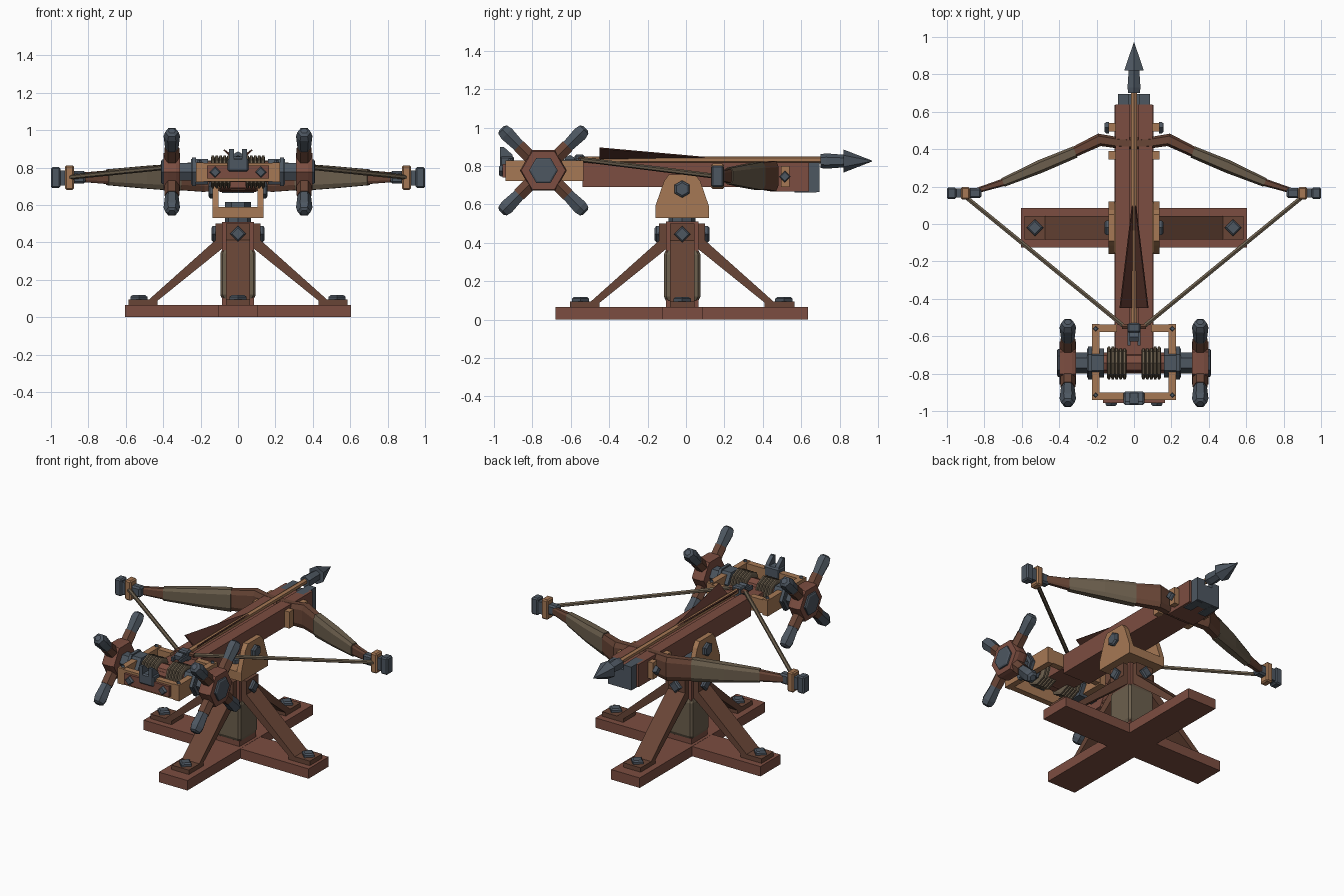
import bpy, bmesh
from math import pi, cos, sin, radians
from mathutils import Vector, Matrix

if "Cube" in bpy.data.objects:
    bpy.data.objects.remove(bpy.data.objects["Cube"])

def mat(name, c):
    m = bpy.data.materials.new(name)
    m.diffuse_color = (*c, 1)
    m.use_nodes = True
    m.node_tree.nodes["Principled BSDF"].inputs["Base Color"].default_value = m.diffuse_color
    return m

RED = mat("red_wood", (0.20, 0.075, 0.052))
BROWN = mat("brown_wood", (0.14, 0.06, 0.037))
TAN = mat("tan_wood", (0.38, 0.19, 0.09))
OLIVE = mat("rope", (0.15, 0.115, 0.075))
STEEL = mat("steel", (0.075, 0.095, 0.12))
DARK = mat("vane", (0.07, 0.025, 0.018))

def loft(name, rings, m, mirror=False, bevel=0, mtx=None):
    """Closed solid through a list of equal-length rings of points."""
    bm = bmesh.new()
    vs = [[bm.verts.new(p) for p in r] for r in rings]
    n = len(rings[0])
    for a, b in zip(vs, vs[1:]):
        for i in range(n):
            j = (i + 1) % n
            bm.faces.new((a[i], a[j], b[j], b[i]))
    bm.faces.new(vs[0])
    bm.faces.new(vs[-1])
    bmesh.ops.recalc_face_normals(bm, faces=bm.faces)
    if mtx:
        bm.transform(mtx)
    me = bpy.data.meshes.new(name)
    bm.to_mesh(me)
    bm.free()
    me.materials.append(m)
    o = bpy.data.objects.new(name, me)
    bpy.context.collection.objects.link(o)
    if bevel:
        b = o.modifiers.new("bevel", 'BEVEL')
        b.width, b.segments = bevel, 1
    if mirror:
        o.modifiers.new("mirror", 'MIRROR')
    return o

def box(name, x, y, z, m, **k):
    return loft(name, [[(x[0], y[0], h), (x[1], y[0], h), (x[1], y[1], h), (x[0], y[1], h)] for h in z], m, **k)

def turned(name, p, axis, stations, m, n=6, rot=0, **k):
    """n-sided solid along an axis; stations are (distance, radius)."""
    d = Vector(axis).normalized()
    ref = Vector((1, 0, 0)) if abs(d.z) > 0.99 else Vector((0, 0, 1))
    u = (ref - d * ref.dot(d)).normalized()
    v = d.cross(u)
    rings = [[Vector(p) + d * s + (u * cos(rot + 2 * pi * i / n) + v * sin(rot + 2 * pi * i / n)) * r
              for i in range(n)] for s, r in stations]
    return loft(name, rings, m, **k)

def slab(name, yz, x, m, **k):
    """Side profile extruded along x."""
    return loft(name, [[(h, a, b) for a, b in yz] for h in x], m, **k)

def bolt(name, p, axis, r=0.035, n=4, **k):
    turned(name, p, axis, [(0, r), (0.015, r), (0.024, r * 0.75)], STEEL, n, **k)

C = -0.02
# Crossed base beams
box("base_beam_side", (-0.605, 0.605), (C - 0.105, C + 0.105), (0, 0.065), RED)
box("base_beam_long", (-0.105, 0.105), (-0.68, 0.635), (0, 0.066), RED)

# Post with wrapped lower block and neck
box("post", (-0.085, 0.085), (C - 0.085, C + 0.085), (0.06, 0.51), RED)
turned("post_wrap", (0, C, 0), (0, 0, 1), [(0.09, 0.115), (0.12, 0.134), (0.34, 0.134), (0.37, 0.115)],
       OLIVE, 4, pi / 4, bevel=0.012)
turned("neck", (0, C, 0.5), (0, 0, 1), [(0, 0.07), (0.04, 0.07)], STEEL, 8)

# Four braces with bolts
prof = [(0.08, 0.5), (0.12, 0.5), (0.12, 0.412), (0.475, 0.095), (0.585, 0.095),
        (0.585, 0.065), (0.43, 0.065), (0.43, 0.088), (0.08, 0.37)]
for i in range(4):
    M = Matrix.Translation((0, C, 0)) @ Matrix.Rotation(i * pi / 2, 4, 'Z')
    loft("brace", [[(a, w, b) for a, b in prof] for w in (-0.063, 0.063)], BROWN, mtx=M)
    bolt("brace_foot_bolt", (0.53, 0, 0.094), (0, 0, 1), 0.045, mtx=M)
    bolt("brace_top_bolt", (0.119, 0, 0.445), (1, 0, 0), 0.043, mtx=M)

# Swivel yoke
box("yoke_base", (-0.135, 0.135), (C - 0.14, C + 0.14), (0.53, 0.59), TAN)
slab("yoke_cheek", [(C - 0.14, 0.53), (C + 0.14, 0.53), (C + 0.14, 0.59), (C + 0.095, 0.72), (C + 0.07, 0.755),
                    (C - 0.07, 0.755), (C - 0.095, 0.72), (C - 0.14, 0.59)], (0.103, 0.136), TAN, mirror=True)
turned("pivot_disc", (0, C, 0.585), (0, 0, 1), [(0, 0.07), (0.03, 0.07)], STEEL, 6)
bolt("yoke_bolt", (0.134, C, 0.68), (1, 0, 0), 0.045, n=6, mirror=True)

# Stock: lower beam, two rails leaving a groove, narrower tail
slab("stock", [(-0.54, 0.69), (0.4, 0.69), (0.44, 0.668), (0.64, 0.668), (0.64, 0.79), (-0.54, 0.79)],
     (-0.1, 0.1), RED)
box("stock_rail", (0.025, 0.1), (-0.54, 0.64), (0.785, 0.818), RED, mirror=True)
box("stock_tail", (-0.1, 0.1), (-0.79, -0.53), (0.725, 0.80), RED)
slab("nose_cap", [(0.565, 0.663), (0.68, 0.663), (0.695, 0.69), (0.695, 0.818), (0.565, 0.818)],
     (0.028, 0.085), STEEL, mirror=True)
box("nose_plate", (-0.085, 0.085), (0.63, 0.695), (0.664, 0.785), STEEL)

# Bow limbs
def limb(name, pts, m, **k):
    rings = []
    for i, (x, y, t, h) in enumerate(pts):
        a, b = pts[max(i - 1, 0)], pts[min(i + 1, len(pts) - 1)]
        d = Vector((b[0] - a[0], b[1] - a[1], 0)).normalized()
        nrm = Vector((-d.y, d.x, 0))
        oct_ = [(1, .6), (.6, 1), (-.6, 1), (-1, .6), (-1, -.6), (-.6, -1), (.6, -1), (1, -.6)]
        rings.append([Vector((x, y, 0.748)) + nrm * t * p + Vector((0, 0, h * q)) for p, q in oct_])
    loft(name, rings, m, mirror=True, **k)

limb("bow_limb", [(0.0, 0.43, 0.03, 0.07), (0.09, 0.435, 0.03, 0.072), (0.185, 0.45, 0.034, 0.078),
                  (0.32, 0.385, 0.028, 0.068), (0.70, 0.222, 0.02, 0.036), (0.9, 0.16, 0.012, 0.02)], BROWN)
limb("limb_wrap", [(0.315, 0.385, 0.032, 0.074), (0.5, 0.308, 0.035, 0.06), (0.70, 0.222, 0.024, 0.042)], OLIVE)
# Limb tips
box("tip_inner_cap", (0.815, 0.885), (0.138, 0.192), (0.715, 0.782), STEEL, mirror=True, bevel=0.01)
box("tip_collar", (0.878, 0.925), (0.131, 0.198), (0.68, 0.812), TAN, mirror=True, bevel=0.008)
box("tip_neck", (0.92, 0.96), (0.142, 0.19), (0.705, 0.785), STEEL, mirror=True)
box("tip_outer_cap", (0.95, 1.0), (0.133, 0.196), (0.69, 0.802), STEEL, mirror=True, bevel=0.008)
# Bow clamps on the stock
box("bow_clamp_front", (0.095, 0.135), (0.495, 0.54), (0.69, 0.80), TAN, mirror=True)
box("bow_clamp_rear", (0.095, 0.135), (0.345, 0.39), (0.69, 0.80), TAN, mirror=True)
bolt("clamp_bolt", (0.134, 0.515, 0.745), (1, 0, 0), 0.03, mirror=True)

# Bowstring
a, b = Vector((0.9, 0.145, 0.748)), Vector((0.05, -0.55, 0.835))
turned("bowstring", a, b - a, [(0, 0.013), ((b - a).length, 0.013)], OLIVE, 6, mirror=True)
turned("string_centre", (-0.065, -0.548, 0.835), (1, 0, 0), [(0, 0.016), (0.13, 0.016)], BROWN, 6)

# Loaded bolt: shaft, head, vanes
turned("bolt_shaft", (0, -0.54, 0.832), (0, 1, 0), [(0, 0.018), (1.26, 0.018)], TAN, 6)
turned("bolt_head", (0, 0.70, 0.826), (0, 1, 0),
       [(0, 0.036), (0.03, 0.04), (0.12, 0.033), (0.121, 0.06), (0.27, 0.002)], STEEL, 6)
tri = [Vector((0.006, -0.45, 0.838)), Vector((0.072, -0.45, 0.897)), Vector((0.006, 0.1, 0.848))]
off = Vector((-0.006, 0, 0.006))
loft("bolt_vane", [tri, [p - off for p in tri]], DARK, mirror=True)

# String catch
box("catch_block", (-0.035, 0.035), (-0.58, -0.53), (0.79, 0.86), STEEL, bevel=0.008)
turned("catch_ring", (-0.025, -0.605, 0.83), (1, 0, 0), [(0, 0.028), (0.05, 0.028)], STEEL, 6)
box("catch_hook", (0.02, 0.036), (-0.65, -0.57), (0.81, 0.835), STEEL, mirror=True)

# Winch frame
box("frame_rail", (0.185, 0.225), (-0.94, -0.535), (0.722, 0.828), TAN, mirror=True)
box("frame_front_bar", (0.09, 0.19), (-0.578, -0.538), (0.73, 0.82), TAN, mirror=True)
box("frame_rear_bar", (-0.19, 0.19), (-0.94, -0.90), (0.725, 0.825), TAN)
box("rear_plate", (-0.165, 0.165), (-0.957, -0.935), (0.74, 0.81), RED)
bolt("rear_plate_bolt", (0.122, -0.95, 0.775), (0, -1, 0), 0.03, mirror=True)
for y in (-0.56, -0.915):
    bolt("frame_peg", (0.205, y, 0.815), (0, 0, 1), 0.014, mirror=True)
# Notched rear sight
box("sight_base", (-0.055, 0.055), (-0.968, -0.895), (0.78, 0.85), STEEL, bevel=0.008)
slab("sight_prong", [(-0.968, 0.84), (-0.9, 0.84), (-0.905, 0.86), (-0.95, 0.9), (-0.968, 0.9)],
     (0.022, 0.048), STEEL, mirror=True)

# Winch drum, rope coils, bearings
W = (0, -0.743, 0.777)
def wpart(name, x0, x1, r, m, n=6, r_edge=None):
    e = r_edge or r
    c = (x1 - x0) * 0.25
    turned(name, W, (1, 0, 0), [(x0, e), (x0 + c, r), (x1 - c, r), (x1, e)], m, n, pi / 2, mirror=True)

wpart("winch_drum", 0.0, 0.2, 0.055, RED, 8)
for i in range(5):
    wpart("rope_coil", 0.04 + i * 0.021, 0.061 + i * 0.021, 0.088, OLIVE, 8, 0.075)
wpart("bearing_inner", 0.16, 0.25, 0.078, STEEL, 6)
wpart("bearing_rim", 0.225, 0.245, 0.088, STEEL, 6)
wpart("axle", 0.2, 0.33, 0.055, STEEL, 6)
# Capstan wheels with four handles each
wpart("wheel_hub", 0.31, 0.397, 0.122, RED, 6, 0.115)
wpart("hub_cap", 0.39, 0.412, 0.075, STEEL, 6, 0.065)
for i in range(4):
    t = radians(45 + 90 * i)
    d = (0, cos(t), sin(t))
    p = (0.354, W[1], W[2])
    turned("wheel_spoke", p, d, [(0.07, 0.04), (0.18, 0.04)], BROWN, 6, pi / 2, mirror=True)
    turned("wheel_handle", p, d, [(0.165, 0.032), (0.18, 0.036), (0.27, 0.044), (0.30, 0.036), (0.31, 0.02)],
           STEEL, 6, pi / 2, mirror=True)
